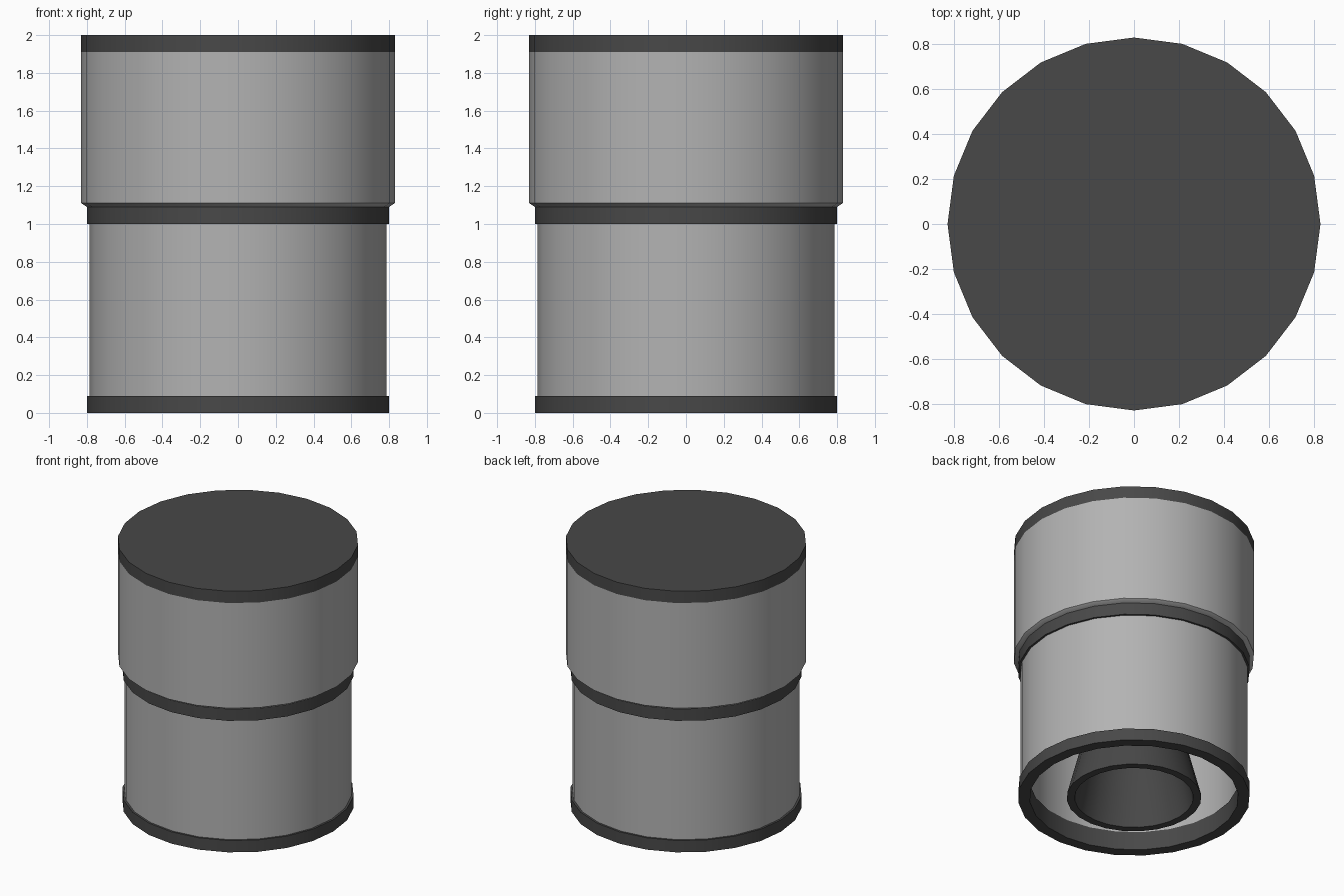
import bpy, bmesh, math

if "Cube" in bpy.data.objects:
    bpy.data.objects.remove(bpy.data.objects["Cube"])

SIDES = 24


def material(name, rgb):
    m = bpy.data.materials.new(name)
    m.diffuse_color = (*rgb, 1)
    m.use_nodes = True
    m.node_tree.nodes["Principled BSDF"].inputs["Base Color"].default_value = m.diffuse_color
    return m


dark = material("dark grey", (0.065, 0.065, 0.065))
light = material("light grey", (0.45, 0.45, 0.45))


def lathe(name, profile, mats, closed=False, rule=None):
    """Spin an (r, z) profile round z; rule picks the material from a face centre."""
    bm = bmesh.new()
    rings = []
    for r, z in profile:
        if r == 0:
            rings.append([bm.verts.new((0, 0, z))] * SIDES)
        else:
            rings.append([bm.verts.new((r * math.cos(2 * math.pi * i / SIDES),
                                        r * math.sin(2 * math.pi * i / SIDES), z))
                          for i in range(SIDES)])
    pairs = list(zip(rings, rings[1:]))
    if closed:
        pairs.append((rings[-1], rings[0]))
    for a, b in pairs:
        for i in range(SIDES):
            j = (i + 1) % SIDES
            quad = list(dict.fromkeys((a[i], a[j], b[j], b[i])))
            f = bm.faces.new(quad)
            if rule:
                f.material_index = rule(f.calc_center_median())
    bmesh.ops.recalc_face_normals(bm, faces=bm.faces)
    me = bpy.data.meshes.new(name)
    bm.to_mesh(me)
    bm.free()
    for m in mats:
        me.materials.append(m)
    ob = bpy.data.objects.new(name, me)
    bpy.context.collection.objects.link(ob)
    bpy.context.view_layer.objects.active = ob
    ob.select_set(True)
    bpy.ops.object.shade_smooth_by_angle(angle=math.radians(35))
    ob.select_set(False)
    return ob


# upper tank: light wall with chamfered foot, dark cap band and lid
lathe("upper_tank",
      [(0, 1.09), (0.80, 1.09), (0.83, 1.11), (0.83, 1.91), (0.83, 2.0), (0, 2.0)],
      [light, dark], rule=lambda c: 1 if c.z > 1.91 else 0)

# dark disc between tank and shroud, closing the shroud from above
lathe("middle_ring", [(0, 1.0), (0.80, 1.0), (0.80, 1.092), (0, 1.092)], [dark])

# hollow lower shroud
lathe("lower_shroud", [(0.785, 0.08), (0.785, 1.01), (0.725, 1.01), (0.725, 0.14)],
      [light], closed=True)

# dark foot ring, reaching further up on the inside
lathe("foot_ring", [(0.72, 0), (0.80, 0), (0.80, 0.09), (0.75, 0.09), (0.75, 0.14), (0.72, 0.14)],
      [dark], closed=True)

# flared engine nozzle, hollow from below
lathe("nozzle",
      [(0.21, 1.01), (0.29, 0.68), (0.375, 0.35), (0.465, 0.0),
       (0.41, 0.0), (0.34, 0.33), (0.25, 0.62), (0.0, 0.72)], [dark])
